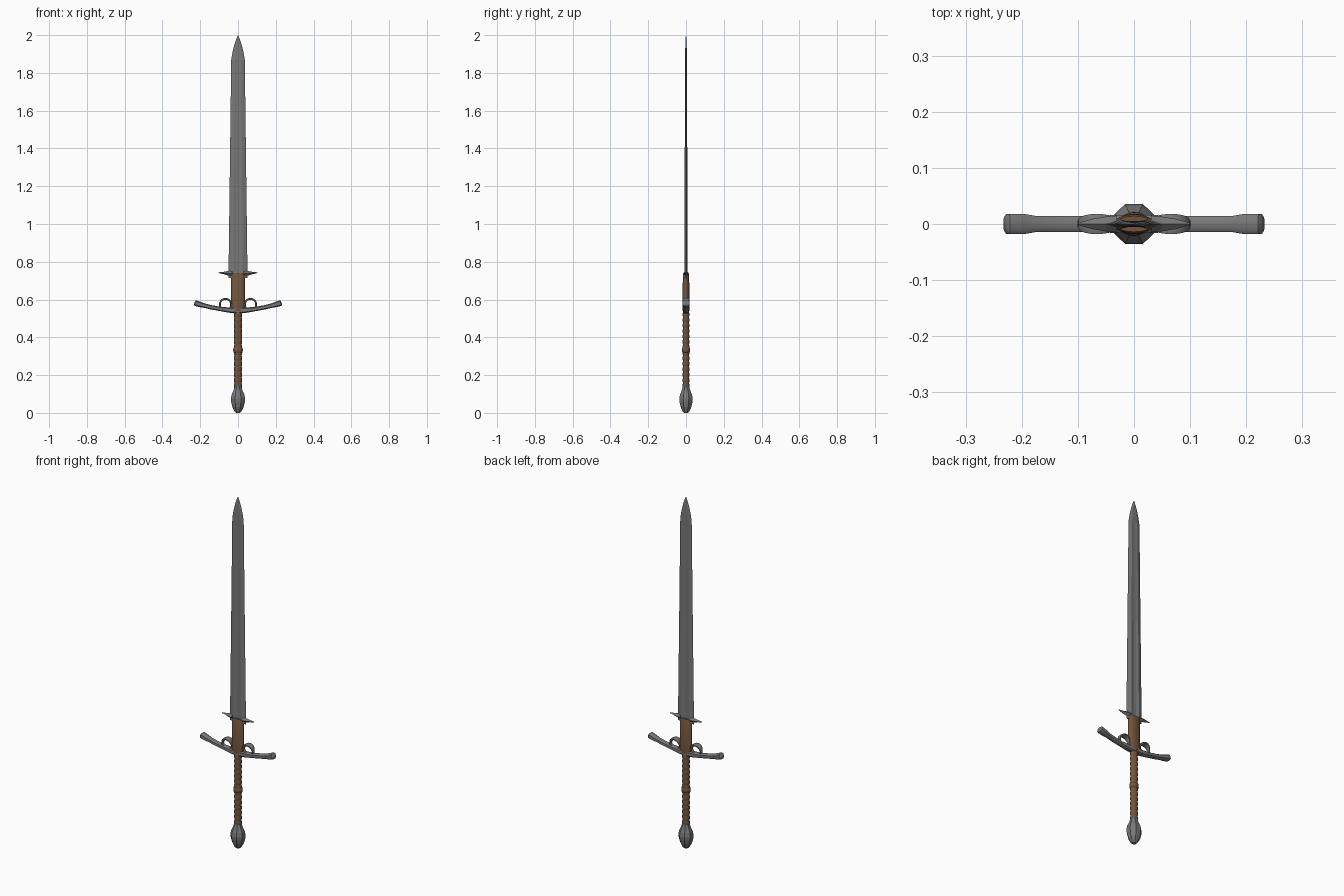
import bpy, bmesh, math
from mathutils import Vector

if "Cube" in bpy.data.objects:
    bpy.data.objects.remove(bpy.data.objects["Cube"])


def material(name, rgb):
    m = bpy.data.materials.new(name)
    m.diffuse_color = (*rgb, 1)
    m.use_nodes = True
    m.node_tree.nodes["Principled BSDF"].inputs["Base Color"].default_value = m.diffuse_color
    return m


STEEL = material("dark steel", (0.19, 0.19, 0.19))
LEATHER = material("brown leather", (0.17, 0.09, 0.045))


def loft(name, rings, mat, smooth=None):
    """Skin equal-length rings of points and cap both ends."""
    bm = bmesh.new()
    vr = [[bm.verts.new(p) for p in r] for r in rings]
    n = len(rings[0])
    for a, b in zip(vr, vr[1:]):
        for i in range(n):
            j = (i + 1) % n
            bm.faces.new((a[i], a[j], b[j], b[i]))
    bm.faces.new(vr[0][::-1])
    bm.faces.new(vr[-1])
    bmesh.ops.recalc_face_normals(bm, faces=bm.faces)
    me = bpy.data.meshes.new(name)
    bm.to_mesh(me)
    bm.free()
    me.materials.append(mat)
    ob = bpy.data.objects.new(name, me)
    bpy.context.collection.objects.link(ob)
    if smooth:
        bpy.context.view_layer.objects.active = ob
        ob.select_set(True)
        bpy.ops.object.shade_smooth_by_angle(angle=math.radians(smooth))
        ob.select_set(False)
    return ob


def oval(rx, ry, z, n=16, off=0.0):
    return [(rx * math.cos(2 * math.pi * (i + off) / n),
             ry * math.sin(2 * math.pi * (i + off) / n), z) for i in range(n)]


def sweep(path, sizes, n=8):
    """Octagonal bar along a path in the xz plane; sizes = (half height, half depth)."""
    rings = []
    for i, p in enumerate(path):
        t = Vector(path[min(i + 1, len(path) - 1)]) - Vector(path[max(i - 1, 0)])
        t.normalize()
        h, d = sizes[i]
        c = 0.6
        prof = [(1, c), (c, 1), (-c, 1), (-1, c), (-1, -c), (-c, -1), (c, -1), (1, -c)]
        rings.append([(p[0] - t.y * a * h, b * d, p[1] + t.x * a * h) for a, b in prof])
    return rings


# Pommel: faceted eight-sided pear
pommel = [(0.0, 0.012), (0.008, 0.02), (0.03, 0.032), (0.055, 0.039), (0.075, 0.041),
          (0.095, 0.037), (0.115, 0.028), (0.13, 0.022), (0.14, 0.020)]
loft("pommel", [oval(r, r * 0.94, z, 8, 0.5) for z, r in pommel], STEEL)

# Ribbed leather grip
rings = []
ribs, z0, z1 = 14, 0.13, 0.535
for k in range(ribs * 4 + 1):
    z = z0 + (z1 - z0) * k / (ribs * 4)
    r = 0.0195 + 0.0025 * (1 - math.cos(math.pi * k / 2)) / 2
    rings.append(oval(r, r * 0.84, z))
loft("grip", rings, LEATHER, 60)
band = [(0.318, 0.02), (0.322, 0.0245), (0.333, 0.026), (0.344, 0.0245), (0.348, 0.02)]
loft("grip_middle_band", [oval(r, r * 0.84, z) for z, r in band], LEATHER, 50)

# Leather wrapped ricasso above the guard
wrap = [(0.54, 0.036, 0.018), (0.73, 0.036, 0.017), (0.738, 0.033, 0.014)]
loft("ricasso_wrap", [oval(a, b, z, 20) for z, a, b in wrap], LEATHER, 40)

# Curved crossguard with flared ends
path, sizes = [], []
for x in (-0.23, -0.225, -0.212, -0.195, -0.175, -0.14, -0.09, -0.04, 0,
          0.04, 0.09, 0.14, 0.175, 0.195, 0.212, 0.225, 0.23):
    a = abs(x)
    path.append((x, 0.542 + 0.041 * (a / 0.23) ** 1.8))
    if a > 0.228:
        sizes.append((0.009, 0.012))
    elif a > 0.205:
        sizes.append((0.015, 0.018))
    elif a > 0.19:
        sizes.append((0.0135, 0.0175))
    else:
        sizes.append((0.0115 + 0.005 * max(0, 1 - a / 0.09), 0.014 + 0.003 * max(0, 1 - a / 0.09)))
loft("crossguard", sweep(path, sizes), STEEL, 40)

for side, tag in ((-1, "left"), (1, "right")):
    # Arched ring on the guard, widest at its crown
    path, sizes = [], []
    for k in range(15):
        a = math.radians(-40 + 260 * k / 14)
        path.append((side * 0.066 + 0.03 * math.cos(a), 0.574 + 0.03 * math.sin(a)))
        sizes.append((0.005, 0.008 + 0.010 * max(0, math.sin(a))))
    loft("guard_ring_" + tag, sweep(path, sizes), STEEL, 40)
    # Pointed parrying lug
    lug = [(0.03, 0.722, 0.757, 0.015), (0.05, 0.726, 0.752, 0.013),
           (0.075, 0.734, 0.747, 0.009), (0.102, 0.740, 0.744, 0.001)]
    loft("parrying_lug_" + tag,
         [[(side * x, 0, lo), (side * x, -d, (lo + hi) / 2), (side * x, 0, hi),
           (side * x, d, (lo + hi) / 2)] for x, lo, hi, d in lug], STEEL)

# Blade: bevelled edges and a shallow central fuller
blade = [(0.715, 0.050, 0.009), (0.76, 0.050, 0.009), (1.3, 0.043, 0.007),
         (1.87, 0.036, 0.005), (1.91, 0.029, 0.0045), (1.95, 0.019, 0.0035),
         (1.98, 0.009, 0.0025), (2.0, 0.0005, 0.0005)]
rings = []
for z, w, t in blade:
    g = 0.55 if z < 1.85 else 1.0
    rings.append([(w, 0, z), (w * .5, t, z), (w * .15, t * g, z), (-w * .15, t * g, z),
                  (-w * .5, t, z), (-w, 0, z), (-w * .5, -t, z), (-w * .15, -t * g, z),
                  (w * .15, -t * g, z), (w * .5, -t, z)])
loft("blade", rings, STEEL)
